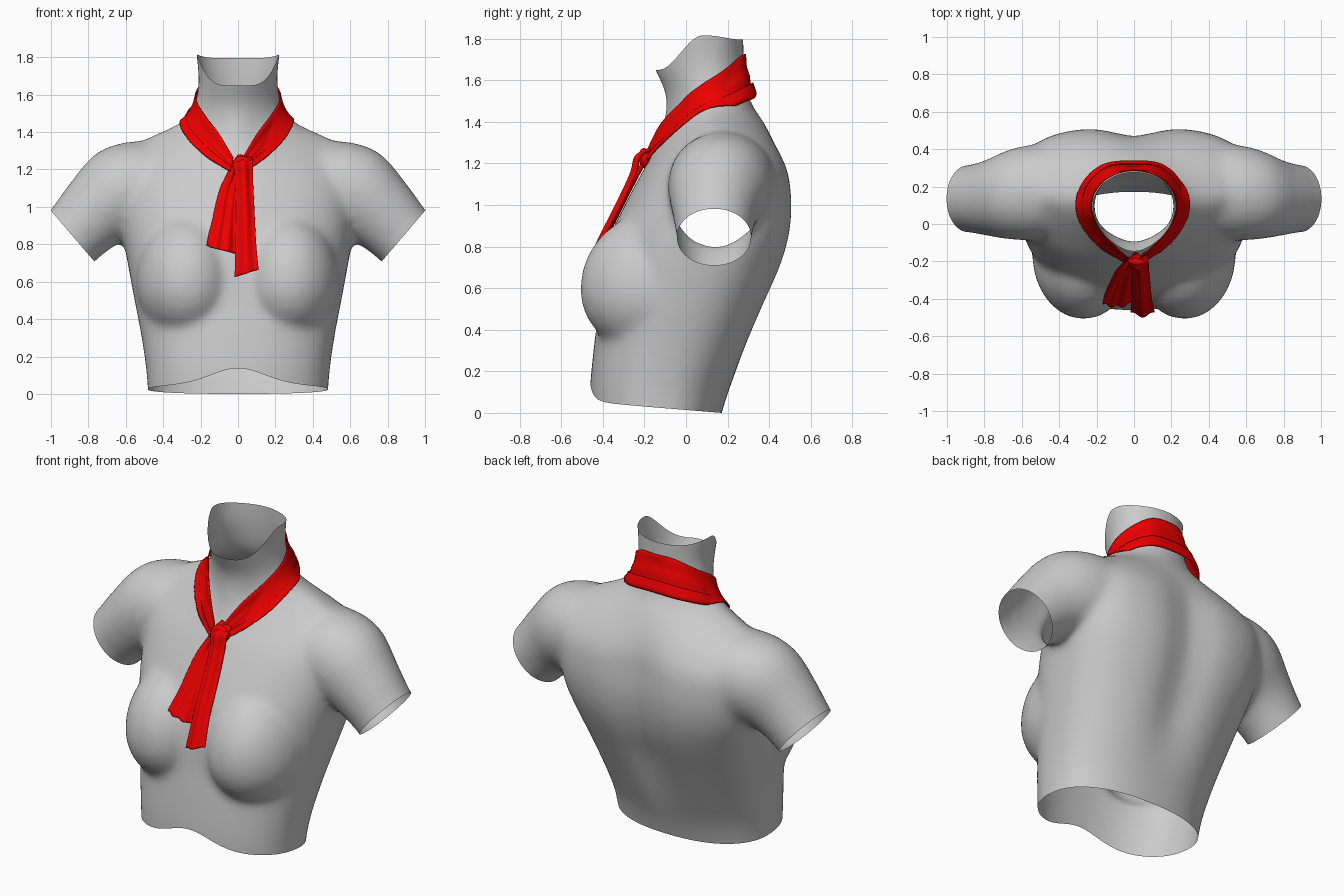
import bpy, bmesh, math
from mathutils import Vector
from mathutils.bvhtree import BVHTree

if "Cube" in bpy.data.objects:
    bpy.data.objects.remove(bpy.data.objects["Cube"])


def spline(rows, n):
    """Catmull-Rom through equal-length tuples, n steps per span."""
    out = []
    for i in range(len(rows) - 1):
        p = [rows[max(0, min(len(rows) - 1, i + k))] for k in (-1, 0, 1, 2)]
        for s in range(n):
            t = s / n
            out.append([0.5 * (2 * b + (c - a) * t + (2 * a - 5 * b + 4 * c - d) * t * t
                               + (3 * b - a - 3 * c + d) * t ** 3) for a, b, c, d in zip(*p)])
    return out + [list(rows[-1])]


def smooth(t):
    t = max(0, min(1, t))
    return t * t * (3 - 2 * t)


def skin(bm, rings, closed):
    """Faces between successive rings; closed rings also get end caps."""
    vs = [[bm.verts.new(p) for p in r] for r in rings]
    n = len(vs[0])
    for a, b in zip(vs, vs[1:]):
        for i in range(n if closed else n - 1):
            j = (i + 1) % n
            bm.faces.new((a[i], a[j], b[j], b[i]))
    if closed:
        bm.faces.new(vs[0])
        bm.faces.new(vs[-1])


def add_object(name, bm):
    me = bpy.data.meshes.new(name)
    bm.to_mesh(me)
    bm.free()
    ob = bpy.data.objects.new(name, me)
    bpy.context.collection.objects.link(ob)
    for p in me.polygons:
        p.use_smooth = True
    return ob


bm = bmesh.new()

# Torso and neck: z, half width, front y, back y, widest y, front and back roundness
torso = [(-.12, .475, -.455, .14, -.13, 2.3, 2.3), (.1, .488, -.462, .203, -.12, 2.3, 2.3),
         (.3, .515, -.445, .29, -.08, 2.3, 2.4), (.5, .553, -.42, .38, -.02, 2.3, 2.5),
         (.7, .59, -.40, .465, .05, 2.3, 2.7), (.85, .615, -.365, .505, .1, 2.3, 3),
         (1.0, .63, -.295, .517, .12, 2.2, 3.2), (1.15, .64, -.215, .5, .14, 2, 3.1),
         (1.25, .62, -.16, .46, .14, 1.6, 2.6), (1.32, .56, -.13, .42, .14, 1.35, 2.2),
         (1.37, .48, -.115, .39, .14, 1.25, 1.9), (1.42, .37, -.105, .36, .14, 1.3, 1.8),
         (1.47, .285, -.097, .325, .13, 1.5, 1.9), (1.55, .232, -.105, .295, .12, 1.7, 2),
         (1.68, .212, -.165, .28, .1, 1.75, 2), (1.8, .222, -.2, .277, .1, 1.8, 2),
         (1.95, .23, -.22, .277, .1, 1.8, 2)]
rings = []
for z, w, yf, yb, cy, ef, eb in spline(torso, 4):
    ring = []
    groove = .05 * smooth((z - .1) / .5) * smooth((1.4 - z) / .35)
    for k in range(96):
        a = math.tau * k / 96
        c, s = math.cos(a), math.sin(a)
        e = eb if s > 0 else ef
        x = w * math.copysign(abs(c) ** (2 / e), c)
        y = cy + (yb - cy if s > 0 else cy - yf) * math.copysign(abs(s) ** (2 / e), s)
        if s > 0:
            y -= groove * math.exp(-(x / .14) ** 2)
        ring.append((x, y, z))
    rings.append(ring)
skin(bm, rings, True)

# Arms: centre x, y, z, axis x, axis z, radius up, radius in y
arm = [(.28, .19, 1.1, 1, 0, .2, .23), (.48, .175, 1.115, .99, -.15, .24, .255),
       (.64, .16, 1.07, .91, -.41, .25, .245), (.77, .14, .962, .76, -.65, .207, .205),
       (.885, .135, .845, .76, -.65, .183, .181), (1.03, .13, .68, .76, -.65, .178, .175)]
for side in (1, -1):
    rings = []
    for x, y, z, ax, az, r, ry in spline(arm, 5):
        rings.append([(side * (x - az * r * math.cos(a)), y + ry * math.sin(a), z + ax * r * math.cos(a))
                      for a in (math.tau * k / 40 for k in range(40))])
    skin(bm, rings, True)
    # Breasts, set deep in the chest so that they blend in
    ball = bmesh.ops.create_uvsphere(bm, u_segments=40, v_segments=32, radius=1)
    for v in ball["verts"]:
        v.co = Vector((side * .27 + side * .275 * v.co.x * side, -.16 + .35 * v.co.y,
                       .59 + (.37 if v.co.z > 0 else .31) * v.co.z))

# Fuse all body volumes into one smooth skin
bmesh.ops.recalc_face_normals(bm, faces=bm.faces)
body = add_object("torso", bm)
rm = body.modifiers.new("fuse", 'REMESH')
rm.mode = 'VOXEL'
rm.voxel_size = .017
sm = body.modifiers.new("soften", 'SMOOTH')
sm.factor = .5
sm.iterations = 30
fused = bpy.data.meshes.new_from_object(body.evaluated_get(bpy.context.evaluated_depsgraph_get()))
body.modifiers.clear()


# Openings: curved hem, curved neck rim, slanted arm ends
def hem(x, y):
    return .014 - .082 * y + .085 * math.exp(-(x / .2) ** 2) * smooth((-y - .1) / .2)


def rim(x, y):
    return 1.65 + .165 * smooth((y + .13) / .21) - .02 * smooth((y - .1) / .17)


bm = bmesh.new()
bm.from_mesh(fused)
for edge, up in ((hem, -1), (rim, 1)):
    for v in bm.verts:
        v.co.z -= edge(v.co.x, v.co.y)
    bmesh.ops.bisect_plane(bm, geom=bm.verts[:] + bm.edges[:] + bm.faces[:], plane_co=(0, 0, 0),
                           plane_no=(0, 0, up), clear_outer=True)
    for v in bm.verts:
        v.co.z += edge(v.co.x, v.co.y)
for side in (1, -1):
    faces = [f for f in bm.faces if f.calc_center_median().x * side > .65]
    geom = list({g for f in faces for g in (*f.verts, *f.edges)}) + faces
    bmesh.ops.bisect_plane(bm, geom=geom, plane_co=(side * .885, 0, .845),
                           plane_no=(side * .76, 0, -.65), clear_outer=True)
low = min(v.co.z for v in bm.verts)
bmesh.ops.translate(bm, verts=bm.verts, vec=(0, 0, -low))
bm.normal_update()
tree = BVHTree.FromBMesh(bm)
bm.to_mesh(body.data)
bm.free()
for p in body.data.polygons:
    p.use_smooth = True

# Scarf
red = bpy.data.materials.new("red_cloth")
red.diffuse_color = (.85, .0, .0, 1)
red.use_nodes = True
red.node_tree.nodes["Principled BSDF"].inputs["Base Color"].default_value = red.diffuse_color


def cloth(name, rings):
    """Thin cloth sheet, kept just outside the body."""
    bm = bmesh.new()
    skin(bm, rings, False)
    for v in bm.verts:
        loc, n, _, d = tree.find_nearest(v.co)
        if (v.co - loc).dot(n) < .01:
            v.co = loc + n * .01
    bmesh.ops.recalc_face_normals(bm, faces=bm.faces)
    ob = add_object(name, bm)
    so = ob.modifiers.new("thickness", 'SOLIDIFY')
    so.thickness = .006
    so.offset = 0
    ob.data.materials.append(red)


# Neck band: top edge xyz, bottom edge xyz, from back to knot, then mirrored
half = [(0, .278, 1.725, 0, .325, 1.52), (.11, .262, 1.715, .15, .31, 1.51),
        (.19, .18, 1.65, .25, .225, 1.475), (.208, .08, 1.575, .275, .12, 1.43),
        (.18, -.02, 1.495, .235, .0, 1.335), (.1, -.12, 1.39, .15, -.12, 1.255),
        (.025, -.185, 1.265, .04, -.195, 1.19)]
loop = [(-a, b, c, -d * 1.04, e, f) for a, b, c, d, e, f in half[:0:-1]] + \
       [(a, b, c, d * .95, e, f) for a, b, c, d, e, f in half]
rings = []
for r in spline(loop, 7):
    top, bot = Vector(r[:3]), Vector(r[3:])
    out = Vector((top.x + bot.x, top.y + bot.y - .2, 0)).normalized()
    ring = []
    for k in range(25):
        v = k / 16 if k <= 16 else 1 - (k - 16) / 24   # folded back at the hem
        lift = .002 * math.sin(5 * math.pi * v)
        ring.append(top.lerp(bot, v) + out * (lift + .014 * smooth((k - 14) / 4)))
    rings.append(ring)
cloth("scarf_band", rings)


# Tails: left x, right x, y, z down the strip, pleated across
def tail(name, rows, pleats, depth):
    rings = []
    for x0, x1, y, z, drop in spline(rows, 8):
        rings.append([(x0 + (x1 - x0) * t, y + depth * math.sin(pleats * math.pi * t) + .02 * (2 * t - 1) ** 2,
                       z + drop * t) for t in (k / 20 for k in range(21))])
    cloth(name, rings)


tail("scarf_tail_right", [(.0, .07, -.165, 1.275, 0), (-.025, .08, -.235, 1.235, 0), (-.015, .08, -.26, 1.15, 0),
                          (-.01, .087, -.33, 1.0, 0), (-.013, .096, -.425, .8, .02), (-.018, .11, -.49, .625, .04)], 3, .008)
tail("scarf_tail_left", [(-.03, .02, -.2, 1.23, 0), (-.06, .015, -.225, 1.17, 0), (-.1, .005, -.27, 1.08, 0),
                         (-.138, -.003, -.355, .93, -.01), (-.172, -.01, -.44, .79, -.04)], 5, .008)

# Knot
bm = bmesh.new()
ball = bmesh.ops.create_uvsphere(bm, u_segments=24, v_segments=16, radius=1)
for v in ball["verts"]:
    v.co = Vector((.022 + .055 * v.co.x, -.195 + .032 * v.co.y, 1.222 + .05 * v.co.z - .012 * v.co.y))
add_object("scarf_knot", bm).data.materials.append(red)
